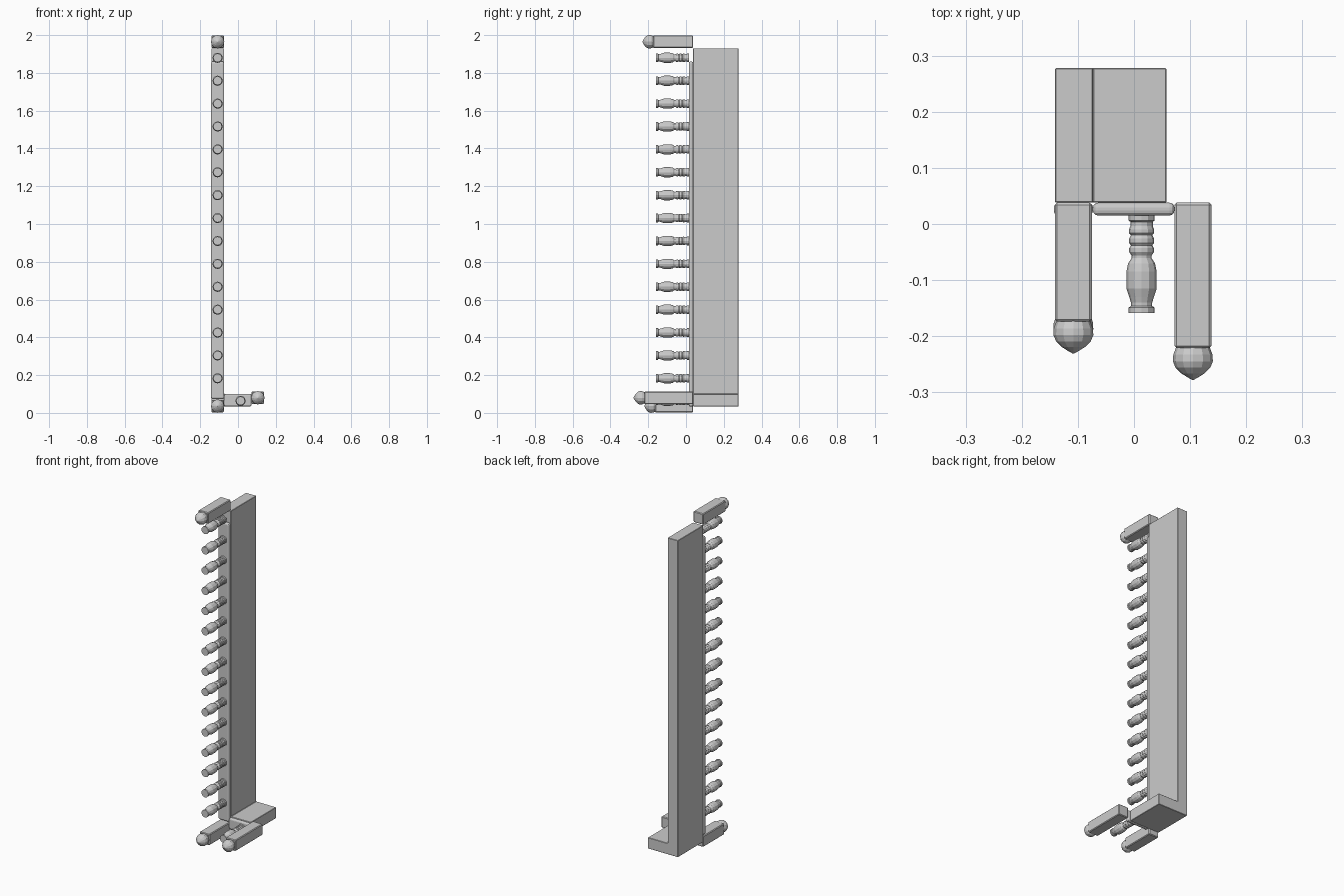
import bpy, bmesh, math

if "Cube" in bpy.data.objects:
    bpy.data.objects.remove(bpy.data.objects["Cube"])

grey = bpy.data.materials.new("plain grey")
grey.diffuse_color = (0.6, 0.6, 0.6, 1)
grey.use_nodes = True
grey.node_tree.nodes["Principled BSDF"].inputs["Base Color"].default_value = grey.diffuse_color


def finish(name, bm):
    bmesh.ops.recalc_face_normals(bm, faces=bm.faces)
    me = bpy.data.meshes.new(name)
    bm.to_mesh(me)
    bm.free()
    me.materials.append(grey)
    ob = bpy.data.objects.new(name, me)
    bpy.context.collection.objects.link(ob)
    return ob


def box(name, lo, hi, bevel=0.0, segments=2):
    bm = bmesh.new()
    bmesh.ops.create_cube(bm, size=1)
    for v in bm.verts:
        v.co = [(lo[i] + hi[i]) / 2 + v.co[i] * (hi[i] - lo[i]) for i in range(3)]
    if bevel:
        bmesh.ops.bevel(bm, geom=bm.edges[:], offset=bevel, segments=segments,
                        profile=0.5, affect='EDGES')
    return finish(name, bm)


def lathe(name, profile, x, z, y0=0.0, sides=12):
    """Turned part along the y axis; profile holds (y, radius)."""
    bm = bmesh.new()
    rings = []
    for y, r in profile:
        rings.append([bm.verts.new((x + r * math.cos(math.tau * i / sides), y0 + y,
                                    z + r * math.sin(math.tau * i / sides)))
                      for i in range(sides)])
    for a, b in zip(rings, rings[1:]):
        for i in range(sides):
            j = (i + 1) % sides
            bm.faces.new((a[i], a[j], b[j], b[i]))
    bm.faces.new(rings[0])
    bm.faces.new(rings[-1])
    return finish(name, bm)


# L-shaped backing: tall slab plus short foot slab
bm = bmesh.new()
outline = [(-0.141, 0.034), (0.058, 0.034), (0.058, 0.10),
           (-0.073, 0.10), (-0.073, 1.93), (-0.141, 1.93)]
face = bm.faces.new([bm.verts.new((x, 0.038, z)) for x, z in outline])
ext = bmesh.ops.extrude_face_region(bm, geom=[face])
for v in ext["geom"]:
    if isinstance(v, bmesh.types.BMVert):
        v.co.y = 0.278
bmesh.ops.bevel(bm, geom=bm.edges[:], offset=0.002, segments=1, affect='EDGES')
finish("backing_slab", bm)

# Rails that carry the balusters
box("long_rail", (-0.143, 0.015, 0.075), (-0.073, 0.038, 1.86), 0.009, 3)
box("short_rail", (-0.073, 0.015, 0.034), (0.072, 0.038, 0.10), 0.009, 3)

# Balusters
BALUSTER = [(0.015, 0.023), (0.006, 0.023), (0.004, 0.020), (-0.004, 0.020),
            (-0.010, 0.0225), (-0.016, 0.0225), (-0.020, 0.019),
            (-0.026, 0.022), (-0.034, 0.022), (-0.038, 0.019),
            (-0.043, 0.022), (-0.050, 0.022), (-0.056, 0.018),
            (-0.061, 0.018), (-0.070, 0.024), (-0.085, 0.027),
            (-0.115, 0.027), (-0.130, 0.022), (-0.140, 0.019),
            (-0.146, 0.019), (-0.149, 0.023), (-0.159, 0.023)]
for k in range(15):
    lathe(f"baluster_{k + 1}", BALUSTER, -0.108, 0.183 + k * 0.1212)
lathe("short_rail_baluster", BALUSTER, 0.0135, 0.064)

# Posts with onion-shaped knobs
KNOB = [(0.004, 0.029), (-0.004, 0.032), (-0.012, 0.035), (-0.024, 0.0355),
        (-0.035, 0.031), (-0.045, 0.021), (-0.052, 0.010), (-0.057, 0.001)]
for name, x, z, front in (("top_post", -0.108, 1.965, -0.174),
                          ("bottom_post", -0.108, 0.036, -0.164),
                          ("side_post", 0.105, 0.080, -0.221)):
    box(name, (x - 0.033, front, z - 0.033), (x + 0.033, 0.038, z + 0.033), 0.004, 1)
    lathe(name + "_knob", KNOB, x, z, front)
